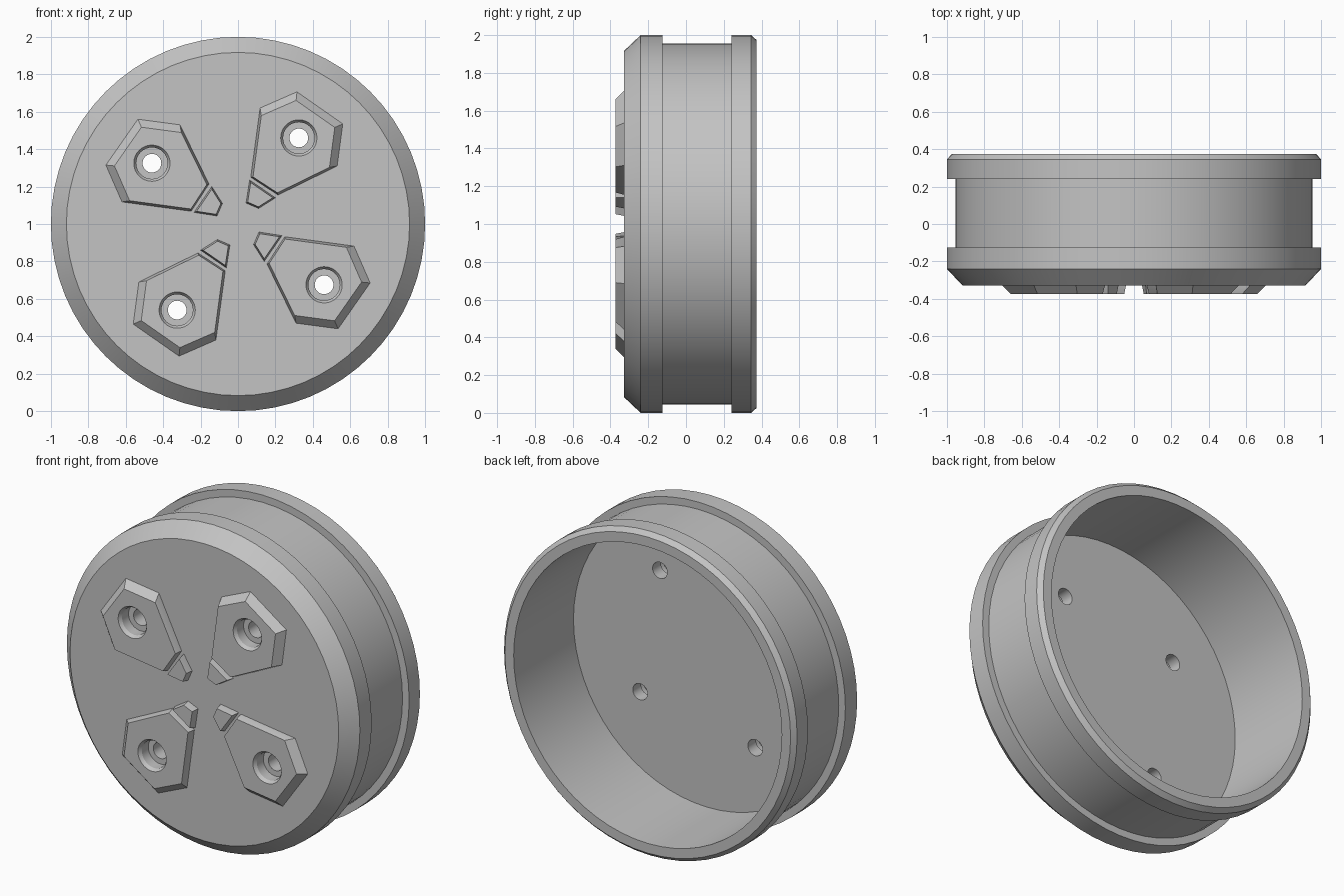
import bpy, bmesh, math
from mathutils import Vector, Matrix

if "Cube" in bpy.data.objects:
    bpy.data.objects.remove(bpy.data.objects["Cube"])

grey = bpy.data.materials.new("plain grey")
grey.use_nodes = True
grey.diffuse_color = (0.55, 0.55, 0.55, 1)
grey.node_tree.nodes["Principled BSDF"].inputs["Base Color"].default_value = (0.55, 0.55, 0.55, 1)

FACE_Y, PAD_Y = -0.328, -0.373
HUB = Vector((0, 0, 1))


def loft(name, rings):
    """Skin a stack of equal rings and cap both ends."""
    bm = bmesh.new()
    loops = [[bm.verts.new(p) for p in ring] for ring in rings]
    n = len(loops[0])
    for a, b in zip(loops, loops[1:]):
        for i in range(n):
            j = (i + 1) % n
            bm.faces.new((a[i], a[j], b[j], b[i]))
    bm.faces.new(loops[0])
    bm.faces.new(loops[-1][::-1])
    bmesh.ops.recalc_face_normals(bm, faces=bm.faces)
    mesh = bpy.data.meshes.new(name)
    bm.to_mesh(mesh)
    bm.free()
    mesh.materials.append(grey)
    obj = bpy.data.objects.new(name, mesh)
    bpy.context.collection.objects.link(obj)
    return obj


def lathe(name, profile, centre, sides):
    """Turn (radius, y) points around an axis parallel to y."""
    angles = [math.tau * i / sides for i in range(sides)]
    return loft(name, [[centre + Vector((r * math.cos(a), y, r * math.sin(a))) for a in angles]
                       for r, y in profile])


def inset(points, widths):
    """Move each edge of a clockwise outline inwards by its own width."""
    n = len(points)
    lines = []
    for i in range(n):
        p, d = points[i], (points[(i + 1) % n] - points[i]).normalized()
        lines.append((p + Vector((d.y, -d.x)) * widths[i], d))
    result = []
    for i in range(n):
        (p, d), (q, e) = lines[i - 1], lines[i]
        t = (q - p).cross(e) / d.cross(e)
        result.append(p + d * t)
    return result


def block(name, outline, widths, turn):
    """Raised plate with sloped sides, turned around the hub."""
    spin = Matrix.Rotation(turn, 2)
    base = [Vector(p) for p in outline]
    top = inset(base, widths)
    levels = ((base, FACE_Y + 0.015), (base, FACE_Y), (top, PAD_Y))
    rings = []
    for pts, y in levels:
        turned = [spin @ p for p in pts]
        rings.append([HUB + Vector((p.x, y, p.y)) for p in turned])
    return loft(name, rings)


def cut(obj, cutter):
    mod = obj.modifiers.new("hole", 'BOOLEAN')
    mod.operation = 'DIFFERENCE'
    mod.solver = 'EXACT'
    mod.object = cutter
    bpy.context.view_layer.objects.active = obj
    bpy.ops.object.modifier_apply(modifier=mod.name)


# Open-backed drum with two flanges and a recessed band
drum = lathe("drum", [(0.917, FACE_Y), (1, -0.24), (1, -0.125), (0.955, -0.125),
                      (0.955, 0.24), (1, 0.24), (1, 0.345), (0.975, 0.373),
                      (0.915, 0.373), (0.915, -0.21)], HUB, 64)
parts = [drum]

# Four raised pads, each with a small tip block and a stepped bolt hole
pad_outline = [(0.118, 0.62), (0.315, 0.706), (0.56, 0.535),
               (0.53, 0.31), (0.214, 0.155), (0.068, 0.25)]
tip_outline = [(0.062, 0.235), (0.2, 0.14), (0.11, 0.083), (0.043, 0.112)]
bolt = Vector((0.325, 0.46))
hole_profile = [(0.097, PAD_Y - 0.02), (0.097, PAD_Y), (0.084, PAD_Y + 0.02),
                (0.084, -0.29), (0.05, -0.29), (0.05, -0.15)]
places = ["upper_left", "upper_right", "lower_right", "lower_left"]
for k, place in enumerate(places):
    turn = k * math.pi / 2
    pad = block(place + "_pad", pad_outline, [0.04, 0.04, 0.04, 0.012, 0.008, 0.012], turn)
    tip = block(place + "_tip", tip_outline, [0.008] * 4, turn)
    at = Matrix.Rotation(turn, 2) @ bolt
    cutter = lathe("hole_cutter", hole_profile, HUB + Vector((at.x, 0, at.y)), 32)
    cutter.hide_render = True
    cut(pad, cutter)
    cut(drum, cutter)
    bpy.data.objects.remove(cutter)
    parts += [pad, tip]

# Smooth round walls, crisp edges
bpy.ops.object.select_all(action='DESELECT')
for obj in parts:
    obj.select_set(True)
bpy.context.view_layer.objects.active = drum
bpy.ops.object.shade_smooth_by_angle(angle=math.radians(25))
